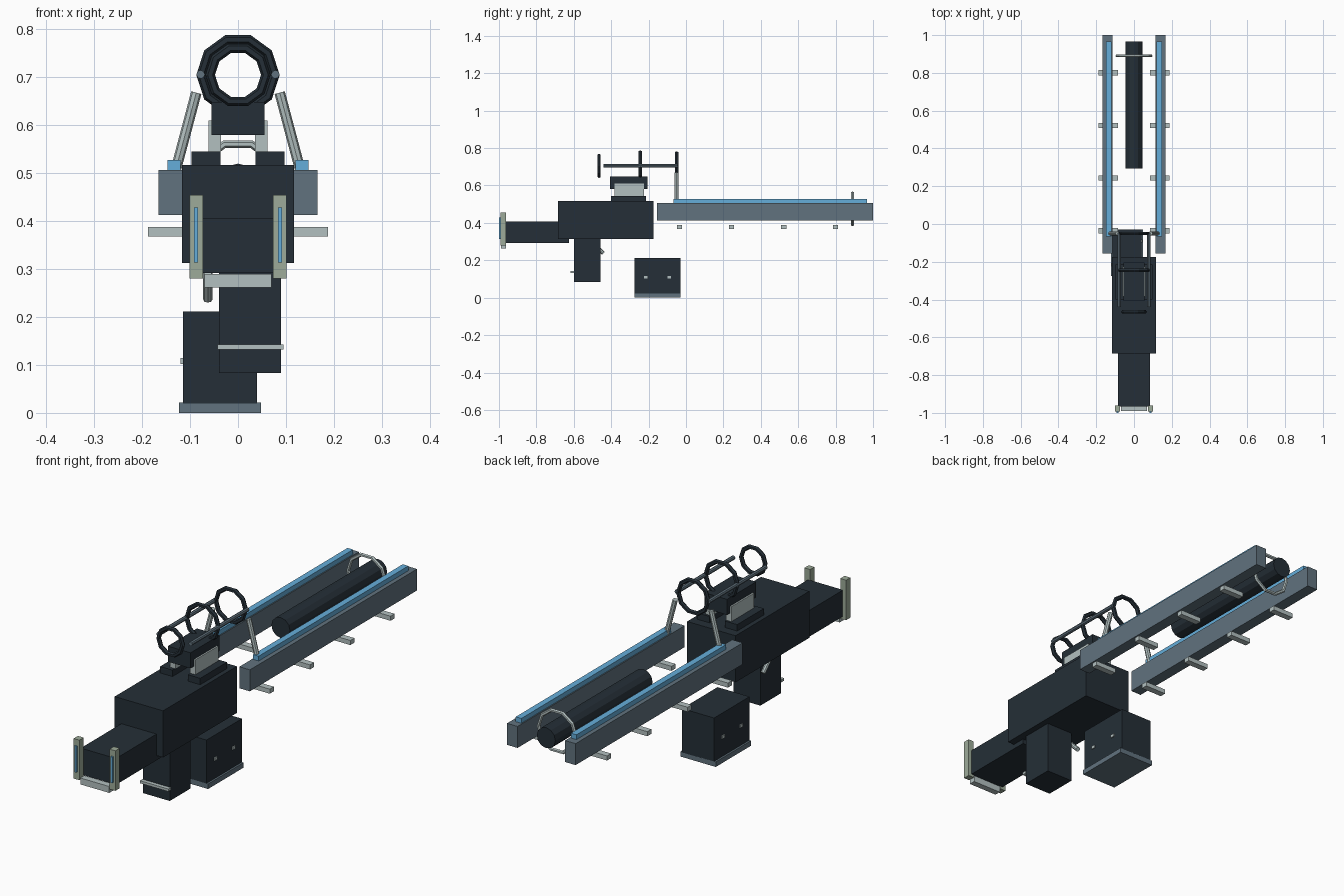
import bpy
import math
from mathutils import Vector

cube = bpy.data.objects.get("Cube")
if cube:
    bpy.data.objects.remove(cube, do_unlink=True)


def material(name, rgb):
    mat = bpy.data.materials.new(name)
    mat.use_nodes = True
    color = (*rgb, 1)
    mat.diffuse_color = color
    mat.node_tree.nodes["Principled BSDF"].inputs["Base Color"].default_value = color
    return mat


DARK = material("dark gunmetal", (0.018, 0.028, 0.038))
STEEL = material("blue grey steel", (0.12, 0.17, 0.21))
PALE = material("pale metal", (0.45, 0.53, 0.53))
GREEN = material("grey green", (0.34, 0.41, 0.32))
BLUE = material("light blue", (0.13, 0.42, 0.70))


def finish(name, mat):
    obj = bpy.context.object
    obj.name = name
    obj.data.materials.append(mat)
    return obj


def box(name, x, y, z, mat):
    """Box given by its (low, high) span on each axis."""
    bpy.ops.mesh.primitive_cube_add(size=1, location=[sum(s) / 2 for s in (x, y, z)])
    obj = finish(name, mat)
    obj.scale = [s[1] - s[0] for s in (x, y, z)]
    return obj


def pair(name, x, y, z, mat):
    """Mirrored boxes on both sides of the centre plane."""
    box("left_" + name, x, y, z, mat)
    box("right_" + name, (-x[1], -x[0]), y, z, mat)


def rod(name, start, end, radius, mat, sides=8):
    a, b = Vector(start), Vector(end)
    bpy.ops.mesh.primitive_cylinder_add(vertices=sides, radius=radius,
                                        depth=(b - a).length, location=(a + b) / 2)
    obj = finish(name, mat)
    obj.rotation_euler = (b - a).to_track_quat('Z', 'Y').to_euler()
    return obj


def ring(name, y, z, radius, thickness, mat):
    bpy.ops.mesh.primitive_torus_add(major_segments=10, minor_segments=6,
                                     major_radius=radius, minor_radius=thickness,
                                     location=(0, y, z), rotation=(math.pi / 2, 0, 0))
    return finish(name, mat)


# Receiver, stock and grip
box("receiver", (-0.117, 0.117), (-0.685, -0.175), (0.313, 0.517), DARK)
box("stock", (-0.085, 0.085), (-0.965, -0.625), (0.292, 0.407), DARK)
box("grip", (-0.04, 0.09), (-0.6, -0.457), (0.083, 0.315), DARK)
box("grip_band", (-0.043, 0.095), (-0.617, -0.598), (0.132, 0.143), PALE)
rod("trigger", (-0.063, -0.5, 0.295), (-0.063, -0.442, 0.237), 0.01, PALE)

# Shoulder bracket
pair("butt_post", (0.073, 0.101), (-0.992, -0.962), (0.28, 0.455), GREEN)
pair("butt_strip", (0.083, 0.092), (-1.0, -0.99), (0.314, 0.428), BLUE)
box("butt_plate", (-0.07, 0.07), (-0.99, -0.962), (0.262, 0.29), PALE)

# Ammunition box with side studs
box("ammo_box", (-0.115, 0.04), (-0.275, -0.03), (0.02, 0.212), DARK)
box("ammo_base", (-0.123, 0.048), (-0.275, -0.03), (0, 0.022), STEEL)
for i, y in enumerate((-0.215, -0.09)):
    for side, x in (("right", (-0.12, -0.114)), ("left", (0.039, 0.045))):
        box(f"{side}_ammo_stud_{i}", x, (y - 0.009, y + 0.009), (0.102, 0.115), PALE)

# Twin rails with glowing strips and cross tabs
pair("rail", (0.115, 0.166), (-0.155, 1.0), (0.413, 0.507), STEEL)
pair("rail_strip", (0.12, 0.147), (-0.067, 0.967), (0.505, 0.528), BLUE)
for i, y in enumerate((-0.035, 0.243, 0.522, 0.8)):
    pair(f"rail_tab_{i}", (0.085, 0.188), (y - 0.014, y + 0.014), (0.368, 0.388), PALE)

# Barrel and muzzle hoop
rod("barrel", (0, 0.295, 0.475), (0, 0.967, 0.475), 0.045, DARK, 12)
ring("muzzle_hoop", 0.89, 0.475, 0.09, 0.008, PALE)

# Sight mount
pair("mount_foot", (0.037, 0.097), (-0.4, -0.215), (0.517, 0.545), DARK)
pair("mount_plate", (0.035, 0.062), (-0.383, -0.225), (0.545, 0.61), PALE)
box("mount_block", (-0.055, 0.055), (-0.407, -0.205), (0.58, 0.648), DARK)

# Ring sight with side rods and struts
for i, (y, radius) in enumerate(((-0.465, 0.058), (-0.245, 0.077), (-0.05, 0.072))):
    ring(f"sight_ring_{i}", y, 0.705, radius, 0.01, DARK)
for name, s in (("left", 1), ("right", -1)):
    rod(name + "_sight_rod", (s * 0.078, -0.44, 0.706), (s * 0.078, -0.045, 0.706), 0.009, STEEL)
    rod(name + "_sight_strut", (s * 0.129, -0.05, 0.51), (s * 0.087, -0.05, 0.668), 0.011, PALE)
